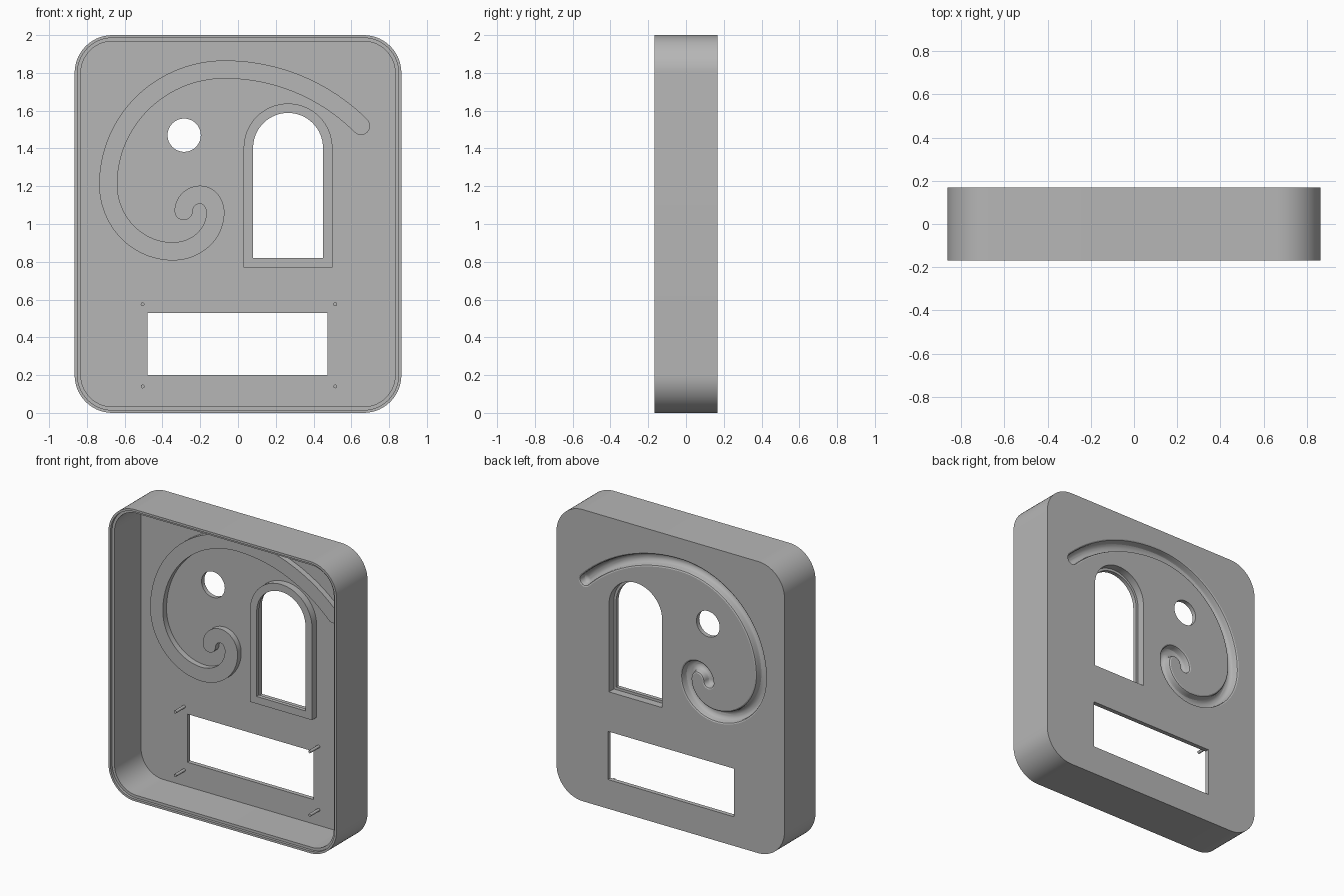
import bpy, bmesh
from math import sin, cos, pi, radians, hypot

cube = bpy.data.objects.get("Cube")
if cube:
    bpy.data.objects.remove(cube, do_unlink=True)

grey = bpy.data.materials.new("plain_grey")
grey.use_nodes = True
grey.diffuse_color = (0.47, 0.47, 0.47, 1)
grey.node_tree.nodes["Principled BSDF"].inputs["Base Color"].default_value = grey.diffuse_color

BACK, FLOOR, FRONT = 0.168, 0.138, -0.168


def loft(name, rings):
    """Closed solid through rings given as (outline, y), capped at both ends."""
    bm = bmesh.new()
    loops = [[bm.verts.new((x, y, z)) for x, z in outline] for outline, y in rings]
    for a, b in zip(loops, loops[1:]):
        for i in range(len(a)):
            j = (i + 1) % len(a)
            bm.faces.new((a[i], a[j], b[j], b[i]))
    bm.faces.new(loops[0])
    bm.faces.new(loops[-1])
    bmesh.ops.recalc_face_normals(bm, faces=bm.faces)
    mesh = bpy.data.meshes.new(name)
    bm.to_mesh(mesh)
    bm.free()
    mesh.materials.append(grey)
    obj = bpy.data.objects.new(name, mesh)
    bpy.context.collection.objects.link(obj)
    return obj


def combine(target, tool, operation):
    """Apply a boolean and remove the tool."""
    mod = target.modifiers.new("cut", "BOOLEAN")
    mod.operation, mod.object, mod.solver = operation, tool, "EXACT"
    bpy.context.view_layer.objects.active = target
    bpy.ops.object.modifier_apply(modifier=mod.name)
    bpy.data.objects.remove(tool, do_unlink=True)


def rounded(inset, radius=0.2, n=14):
    """Rounded case outline, moved inwards by inset."""
    w, r, pts = 0.865 - radius, radius - inset, []
    for k, (sx, sz) in enumerate(((1, 1), (-1, 1), (-1, -1), (1, -1))):
        for i in range(n + 1):
            a = (k + i / n) * pi / 2
            pts.append((sx * w + r * cos(a), 1 + sz * (1 - radius) + r * sin(a)))
    return pts


def circle(cx, cz, r, n=48):
    return [(cx + r * cos(2 * pi * i / n), cz + r * sin(2 * pi * i / n)) for i in range(n)]


def arch(grow, n=32):
    """Round-topped window outline, grown outwards."""
    cx, cz, r = 0.265, 1.403, 0.185 + grow
    top = [(cx + r * cos(pi * i / n), cz + r * sin(pi * i / n)) for i in range(n + 1)]
    return top + [(cx - r, 0.82 - grow), (cx + r, 0.82 - grow)]


def spiral_path():
    """Chained elliptical arcs: points with their outward normals."""
    arcs = ((-0.07, 0.798, 1.02, 1.02, 45, 90, 20),
            (-0.07, 1.21, 0.617, 0.608, 90, 180, 30),
            (-0.345, 1.21, 0.342, 0.355, 180, 270, 24),
            (-0.345, 1.06, 0.225, 0.205, 270, 360, 20),
            (-0.2, 1.06, 0.08, 0.095, 0, 90, 14),
            (-0.2, 1.068, 0.088, 0.087, 90, 180, 14))
    path = []
    for k, (cx, cz, rx, rz, a0, a1, n) in enumerate(arcs):
        for i in range(1 if k else 0, n + 1):
            a = radians(a0 + (a1 - a0) * i / n)
            nx, nz = rz * cos(a), rx * sin(a)
            s = hypot(nx, nz)
            path.append((cx + rx * cos(a), cz + rz * sin(a), nx / s, nz / s))
    return path


PATH = spiral_path()


def spiral(half, n=10):
    """Band outline around the spiral path with round ends."""
    def cap(p, s):
        x, z, nx, nz = p
        out = []
        for i in range(1, n):
            c, t = s * half * cos(pi * i / n), s * half * sin(pi * i / n)
            out.append((x + nx * c - nz * t, z + nz * c + nx * t))
        return out
    outer = [(x + nx * half, z + nz * half) for x, z, nx, nz in PATH]
    inner = [(x - nx * half, z - nz * half) for x, z, nx, nz in reversed(PATH)]
    return outer + cap(PATH[-1], 1) + inner + cap(PATH[0], -1)


# Open-fronted case with a stepped rim
case = loft("case", [(rounded(0), BACK), (rounded(0), FRONT),
                     (rounded(0.015), FRONT), (rounded(0.015), FRONT + 0.018),
                     (rounded(0.033), FRONT + 0.018), (rounded(0.033), FLOOR)])

# Raised band and window frame inside the case
combine(case, loft("spiral_ridge", [(spiral(0.048), 0.155), (spiral(0.048), 0.098)]), "UNION")
combine(case, loft("window_frame", [(arch(0.05), 0.155), (arch(0.05), 0.088)]), "UNION")

# Window opening with a wider seat on the back
combine(case, loft("window_cutter", [(arch(0), 0.3), (arch(0), 0)]), "DIFFERENCE")
combine(case, loft("seat_cutter", [(arch(0.017), 0.3), (arch(0.017), 0.115)]), "DIFFERENCE")

# Round hole and display slot
hole = circle(-0.285, 1.47, 0.088)
combine(case, loft("hole_cutter", [(hole, 0.3), (hole, 0)]), "DIFFERENCE")
slot = [(-0.48, 0.2), (0.475, 0.2), (0.475, 0.53), (-0.48, 0.53)]
combine(case, loft("slot_cutter", [(slot, 0.3), (slot, 0)]), "DIFFERENCE")

# Spiral groove on the back: rounded lips, straight walls, round bottom
profile = [(0.046, 0.2), (0.046, BACK), (0.038, 0.164), (0.034, 0.154),
           (0.033, 0.136), (0.028, 0.124), (0.018, 0.116), (0.006, 0.113)]
combine(case, loft("groove_cutter", [(spiral(h), y) for h, y in profile]), "DIFFERENCE")

# Mounting posts around the slot
parts = [case]
for side, x in (("right", -0.505), ("left", 0.515)):
    for level, z in (("lower", 0.14), ("upper", 0.575)):
        ring = circle(x, z, 0.01, 16)
        parts.append(loft(f"post_{level}_{side}", [(ring, 0.15), (ring, 0.04)]))

# Smooth shading with sharp edges kept
bpy.ops.object.select_all(action="DESELECT")
for obj in parts:
    obj.select_set(True)
bpy.context.view_layer.objects.active = case
bpy.ops.object.shade_smooth_by_angle(angle=radians(25))
